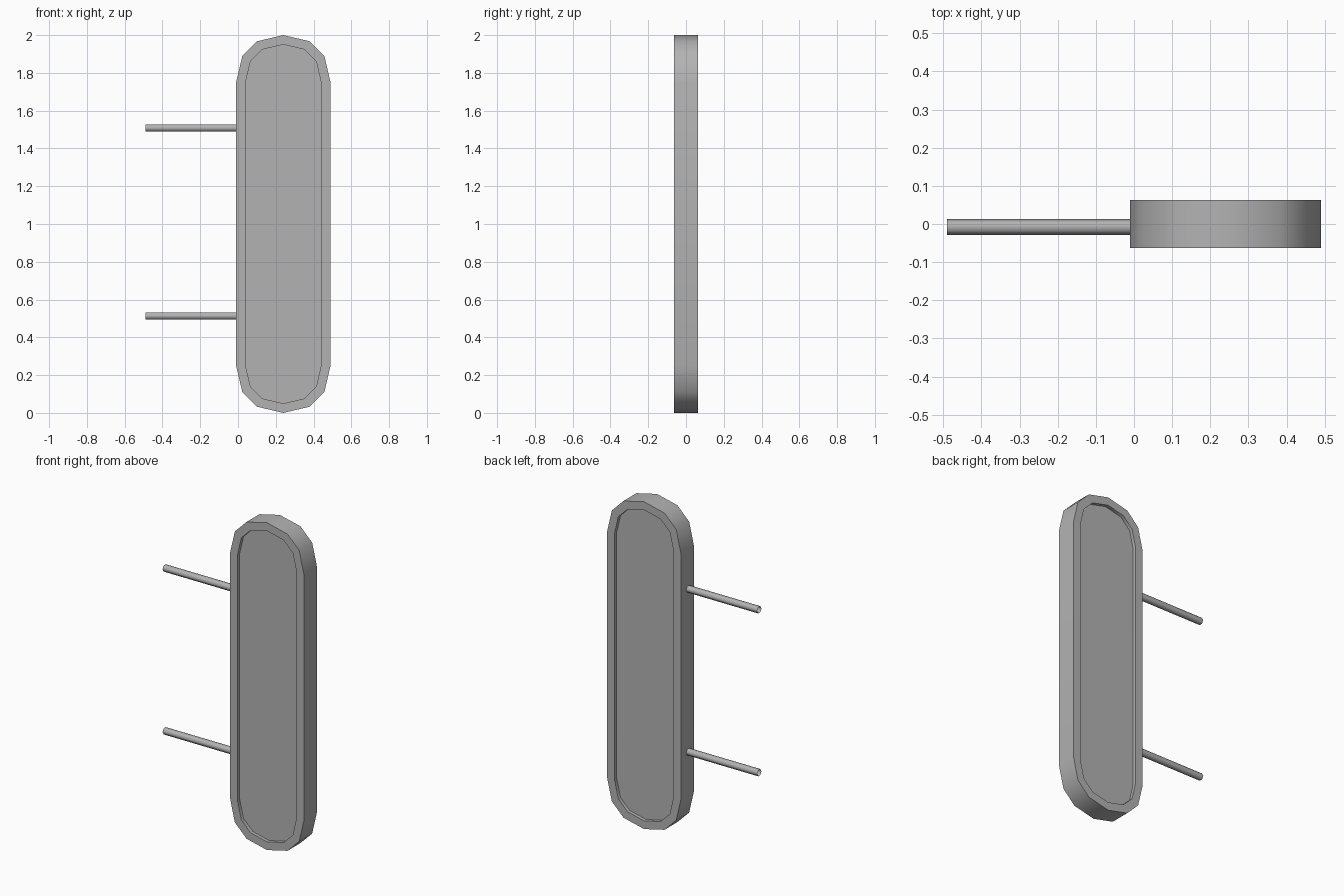
import bpy, bmesh
from math import radians, pi
from mathutils import Matrix

if "Cube" in bpy.data.objects:
    bpy.data.objects.remove(bpy.data.objects["Cube"])

CX = 0.24          # centre of the plate in x
R = 0.25           # half width and end height
CORNER = [(1.0, 0.0), (0.87, 0.555), (0.555, 0.87), (0.0, 1.0)]

# Dark grey shared by all parts
GREY = bpy.data.materials.new("dark_grey")
GREY.diffuse_color = (0.45, 0.45, 0.45, 1)
GREY.use_nodes = True
GREY.node_tree.nodes["Principled BSDF"].inputs["Base Color"].default_value = GREY.diffuse_color


def outline(r):
    """Closed stadium outline in x/z with faceted ends."""
    top = CORNER + [(-x, z) for x, z in reversed(CORNER[:-1])]
    upper = [(CX + x * r, 1.75 + z * r) for x, z in top]
    lower = [(CX - x * r, 0.25 - z * r) for x, z in top]
    return upper + lower


def finish(name, bm, angle):
    bmesh.ops.recalc_face_normals(bm, faces=bm.faces)
    me = bpy.data.meshes.new(name)
    bm.to_mesh(me)
    bm.free()
    me.materials.append(GREY)
    ob = bpy.data.objects.new(name, me)
    bpy.context.collection.objects.link(ob)
    bpy.ops.object.select_all(action='DESELECT')
    ob.select_set(True)
    bpy.context.view_layer.objects.active = ob
    bpy.ops.object.shade_smooth_by_angle(angle=radians(angle))
    return ob


def ring(bm, r, y):
    return [bm.verts.new((x, y, z)) for x, z in outline(r)]


def bridge(bm, a, b):
    n = len(a)
    for i in range(n):
        j = (i + 1) % n
        bm.faces.new((a[i], a[j], b[j], b[i]))


# Frame: rectangular section swept round the outline
bm = bmesh.new()
D = 0.0625
loops = [ring(bm, r, y) for r, y in ((R, -D), (R, D), (0.2, D), (0.2, -D))]
for k in range(4):
    bridge(bm, loops[k], loops[(k + 1) % 4])
finish("frame", bm, 35)

# Panel: recessed on both sides, edge tucked into the frame
bm = bmesh.new()
front, back = ring(bm, 0.205, -0.041), ring(bm, 0.205, 0.041)
bm.faces.new(front)
bm.faces.new(back)
bridge(bm, front, back)
finish("panel", bm, 35)

# Two open six-sided mounting rods on the left
for name, z in (("lower_rod", 0.513), ("upper_rod", 1.508)):
    bm = bmesh.new()
    bmesh.ops.create_cone(bm, cap_ends=False, segments=6, radius1=0.021,
                          radius2=0.021, depth=0.49,
                          matrix=Matrix.Translation((-0.245, -0.008, z))
                          @ Matrix.Rotation(pi / 2, 4, 'Y'))
    finish(name, bm, 65)
